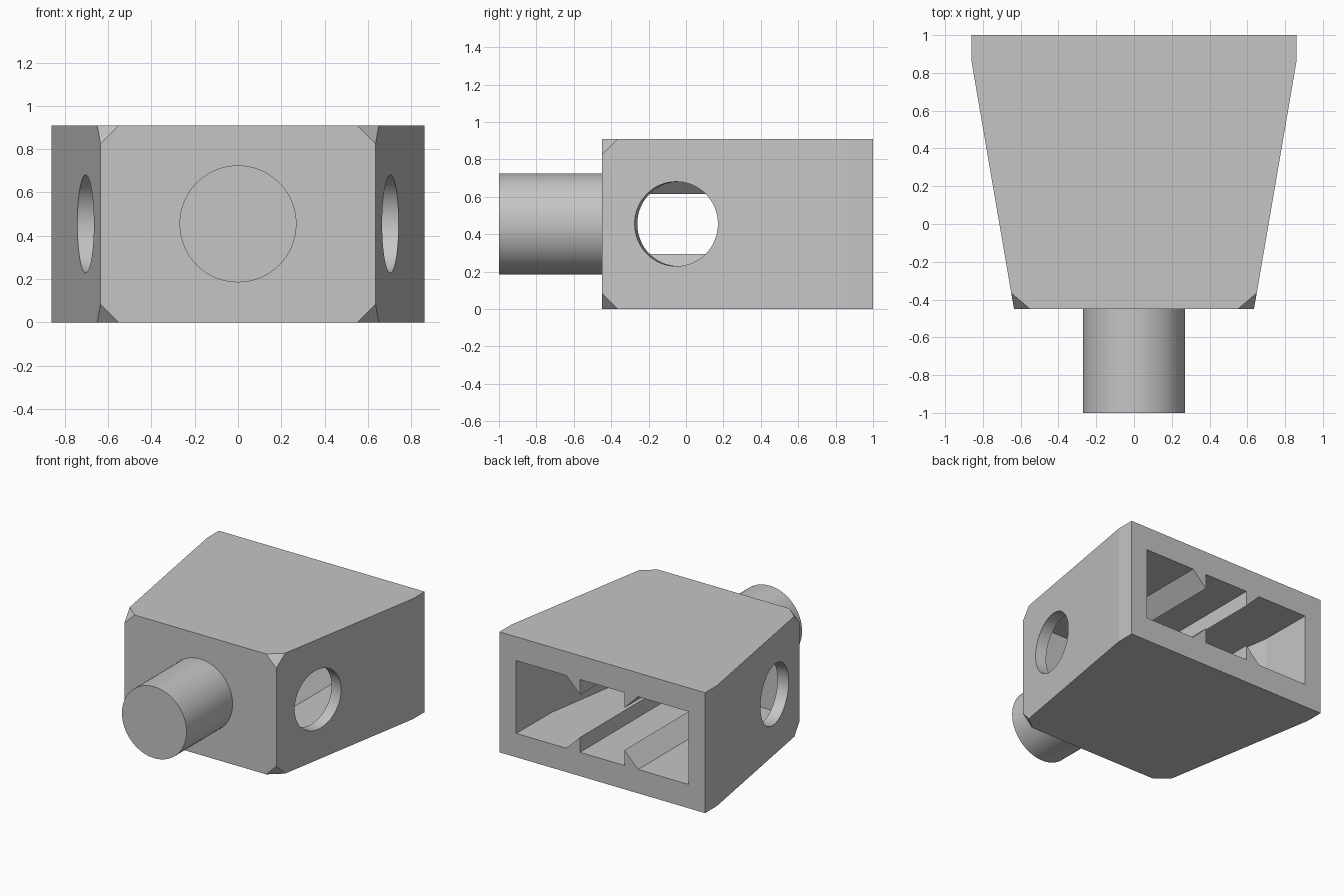
import bpy, bmesh, math
from mathutils import Vector, Matrix

if "Cube" in bpy.data.objects:
    bpy.data.objects.remove(bpy.data.objects["Cube"], do_unlink=True)

H, MID = 0.91, 0.455
FRONT, BACK = -0.45, 1.0
TAPER = math.atan2(0.225, 1.31)

grey = bpy.data.materials.new("light grey")
grey.use_nodes = True
colour = (0.56, 0.56, 0.56, 1)
grey.diffuse_color = colour
grey.node_tree.nodes["Principled BSDF"].inputs["Base Color"].default_value = colour


def make(name, bm):
    bmesh.ops.recalc_face_normals(bm, faces=bm.faces)
    mesh = bpy.data.meshes.new(name)
    bm.to_mesh(mesh)
    bm.free()
    mesh.materials.append(grey)
    obj = bpy.data.objects.new(name, mesh)
    bpy.context.collection.objects.link(obj)
    return obj


def prism(name, points, direction):
    bm = bmesh.new()
    face = bm.faces.new([bm.verts.new(p) for p in points])
    out = bmesh.ops.extrude_face_region(bm, geom=[face], use_keep_orig=True)
    verts = [g for g in out["geom"] if isinstance(g, bmesh.types.BMVert)]
    bmesh.ops.translate(bm, verts=verts, vec=direction)
    return make(name, bm)


def cylinder(name, radius, depth, matrix):
    bm = bmesh.new()
    bmesh.ops.create_cone(bm, cap_ends=True, segments=64, radius1=radius,
                          radius2=radius, depth=depth, matrix=matrix)
    return make(name, bm)


def activate(obj):
    bpy.ops.object.select_all(action='DESELECT')
    obj.select_set(True)
    bpy.context.view_layer.objects.active = obj


def combine(obj, cutter, operation):
    activate(obj)
    mod = obj.modifiers.new("cut", 'BOOLEAN')
    mod.operation, mod.solver, mod.object = operation, 'EXACT', cutter
    bpy.ops.object.modifier_apply(modifier=mod.name)
    bpy.data.objects.remove(cutter, do_unlink=True)


# Tapered housing with the four front corners cut off
bm = bmesh.new()
for s in (-1, 1):
    for z, inward in ((0, 1), (H, -1)):
        for p in ((0.86, BACK, z), (0.86, 0.86, z), (0.65, -0.365, z),
                  (0.55, FRONT, z), (0.635, FRONT, z + inward * 0.085)):
            bm.verts.new((s * p[0], p[1], p[2]))
bmesh.ops.convex_hull(bm, input=bm.verts)
bmesh.ops.dissolve_limit(bm, angle_limit=0.01, verts=bm.verts, edges=bm.edges)
housing = make("housing", bm)

# Cavity open at the back, with four guide rails left standing
quarter = [(0.185, 0.275), (0.185, 0.16), (0.30, 0.275), (0.8, 0.275)]
right_half = [(x, z) for x, z in quarter] + [(x, -z) for x, z in reversed(quarter)]
outline = right_half + [(-x, z) for x, z in reversed(right_half)]
cavity = prism("cavity_cutter", [(x, -0.31, MID + z) for x, z in outline],
               Vector((0, 1.36, 0)))
side = [(0.56, -0.4), (0.715, 0.58), (0.72, 1.1)]
plan = side + [(-x, y) for x, y in reversed(side)]
limit = prism("cavity_limit", [(x, y, 0) for x, y in plan], Vector((0, 0, H)))
combine(cavity, limit, 'INTERSECT')
combine(housing, cavity, 'DIFFERENCE')

# Round holes square to the slanted side walls
for s in (-1, 1):
    turn = (Matrix.Translation((s * 0.703, -0.052, MID))
            @ Matrix.Rotation(-s * TAPER, 4, 'Z')
            @ Matrix.Rotation(math.pi / 2, 4, 'Y'))
    combine(housing, cylinder("hole_cutter", 0.226, 0.4, turn), 'DIFFERENCE')

# Front peg
peg = cylinder("front_peg", 0.27, 0.57, Matrix.Translation((0, -0.715, MID))
               @ Matrix.Rotation(math.pi / 2, 4, 'X'))

for obj in (housing, peg):
    activate(obj)
    bpy.ops.object.shade_smooth_by_angle(angle=math.radians(8))
